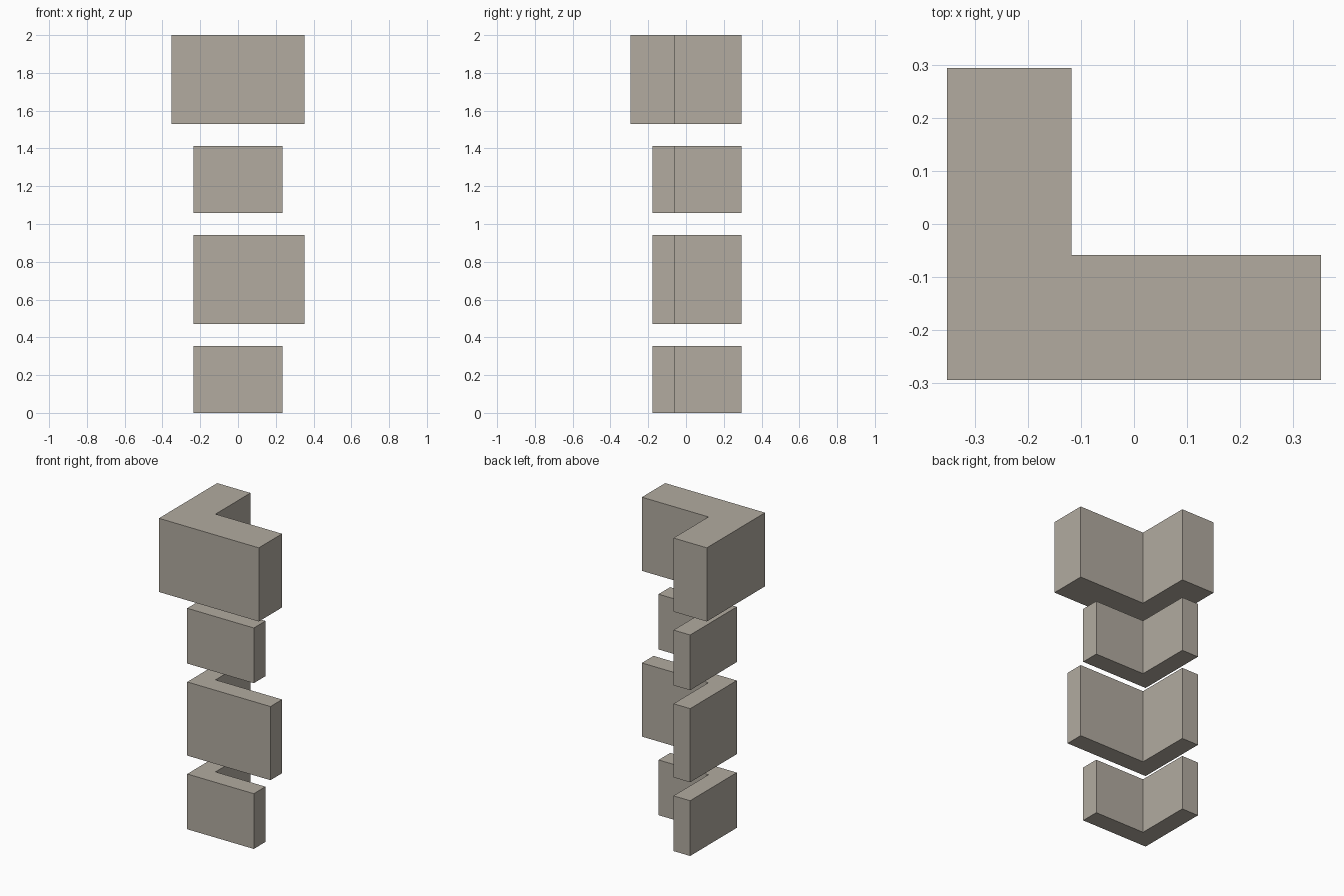
import bpy, bmesh

if "Cube" in bpy.data.objects:
    bpy.data.objects.remove(bpy.data.objects["Cube"])

U = 2 / 17  # one block unit; the stack is 17 units tall

stone = bpy.data.materials.new("warm grey stone")
stone.diffuse_color = (0.445, 0.407, 0.352, 1)
stone.use_nodes = True
stone.node_tree.nodes["Principled BSDF"].inputs["Base Color"].default_value = stone.diffuse_color


def corner_block(name, x0, x1, y0, z0, z1):
    """L-shaped corner block; all share the inner corner (-1, -0.5) and back edge y = 2.5."""
    outline = [(x0, y0), (x1, y0), (x1, -0.5), (-1, -0.5), (-1, 2.5), (x0, 2.5)]
    bm = bmesh.new()
    base = bm.faces.new([bm.verts.new((x * U, y * U, z0 * U)) for x, y in outline])
    ext = bmesh.ops.extrude_face_region(bm, geom=[base], use_keep_orig=True)
    top = [v for v in ext["geom"] if isinstance(v, bmesh.types.BMVert)]
    bmesh.ops.translate(bm, verts=top, vec=(0, 0, (z1 - z0) * U))
    bmesh.ops.recalc_face_normals(bm, faces=bm.faces)
    mesh = bpy.data.meshes.new(name)
    bm.to_mesh(mesh)
    bm.free()
    mesh.materials.append(stone)
    bpy.context.collection.objects.link(bpy.data.objects.new(name, mesh))


# Four stacked blocks with one-unit gaps, bottom to top
corner_block("bottom_block", -2, 2, -1.5, 0, 3)
corner_block("lower_long_block", -2, 3, -1.5, 4, 8)
corner_block("upper_short_block", -2, 2, -1.5, 9, 12)
corner_block("top_cap_block", -3, 3, -2.5, 13, 17)
